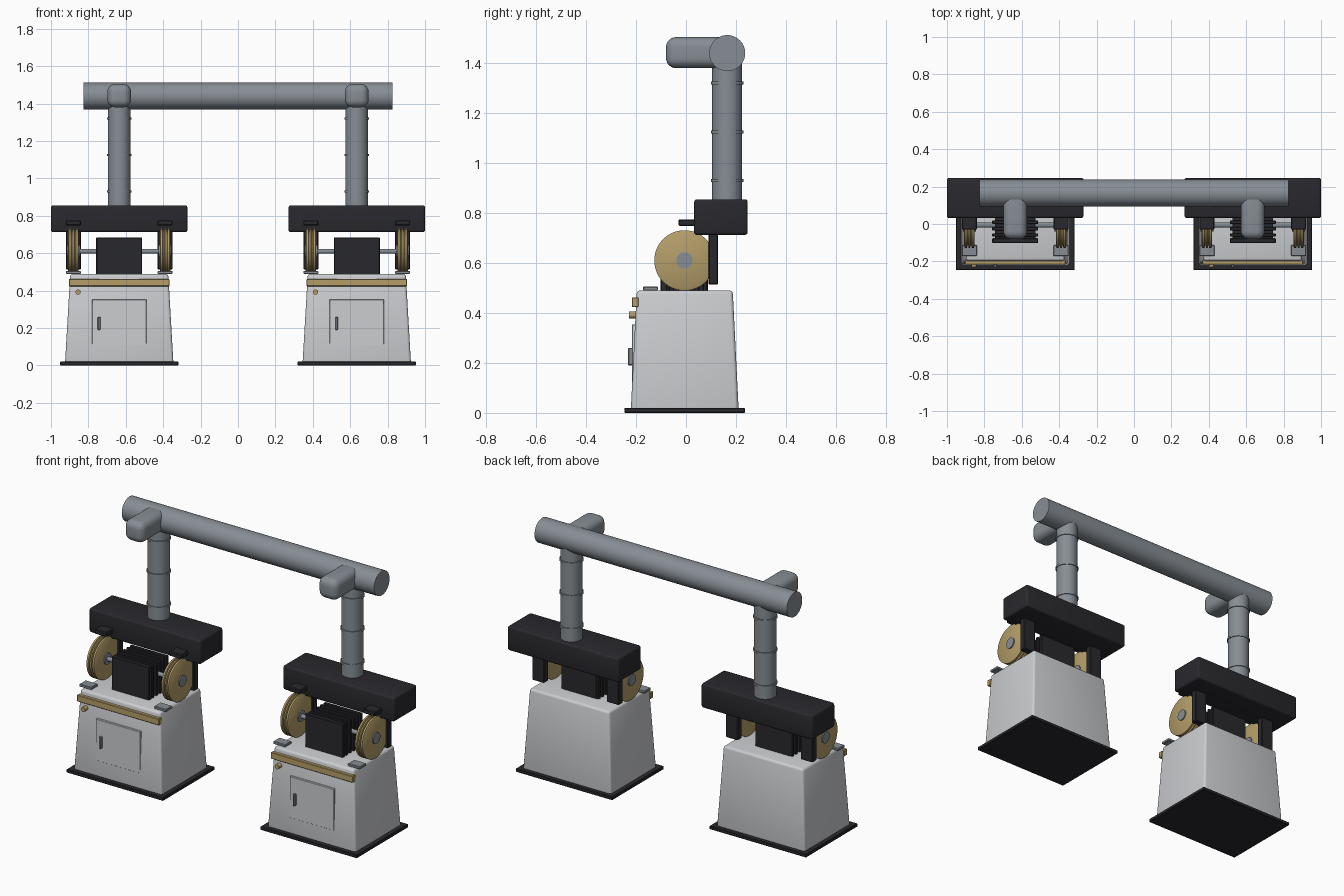
import bpy, bmesh, math
from mathutils import Matrix, Vector

if "Cube" in bpy.data.objects:
    bpy.data.objects.remove(bpy.data.objects["Cube"])


def material(name, r, g, b):
    m = bpy.data.materials.new(name)
    m.diffuse_color = (r, g, b, 1)
    m.use_nodes = True
    m.node_tree.nodes["Principled BSDF"].inputs["Base Color"].default_value = m.diffuse_color
    return m


BODY = material("light_grey_paint", 0.60, 0.61, 0.63)
STEEL = material("steel_grey", 0.24, 0.27, 0.30)
DARK = material("charcoal", 0.022, 0.022, 0.027)
GOLD = material("brass_gold", 0.46, 0.34, 0.14)


def finish(name, bm, mat, bevel=0.0, segments=2):
    bmesh.ops.recalc_face_normals(bm, faces=bm.faces)
    if bevel:
        bmesh.ops.bevel(bm, geom=list(bm.edges), offset=bevel, segments=segments,
                        profile=0.5, affect='EDGES', clamp_overlap=True)
    mesh = bpy.data.meshes.new(name)
    bm.to_mesh(mesh)
    bm.free()
    mesh.materials.append(mat)
    ob = bpy.data.objects.new(name, mesh)
    bpy.context.scene.collection.objects.link(ob)
    bpy.ops.object.select_all(action='DESELECT')
    ob.select_set(True)
    bpy.context.view_layer.objects.active = ob
    bpy.ops.object.shade_smooth_by_angle(angle=math.radians(35))
    return ob


def box(name, lo, hi, mat, bevel=0.0, segments=2):
    lo, hi = Vector(lo), Vector(hi)
    bm = bmesh.new()
    bmesh.ops.create_cube(bm, size=1)
    for v in bm.verts:
        v.co = Vector(a * b for a, b in zip(v.co, hi - lo)) + (lo + hi) / 2
    return finish(name, bm, mat, bevel, segments)


def rod(name, start, end, radius, mat, sides=40):
    start, end = Vector(start), Vector(end)
    axis = end - start
    bm = bmesh.new()
    bmesh.ops.create_cone(bm, cap_ends=True, segments=sides, radius1=radius,
                          radius2=radius, depth=axis.length)
    turn = axis.to_track_quat('Z', 'Y').to_matrix().to_4x4()
    bm.transform(Matrix.Translation((start + end) / 2) @ turn)
    return finish(name, bm, mat)


def lathe_x(name, profile, cx, cy, cz, mat, sides=56):
    """Spin a closed (x offset, radius) outline round an axis along x."""
    bm = bmesh.new()
    rings = []
    for dx, r in profile:
        rings.append([bm.verts.new((cx + dx, cy + r * math.cos(t), cz + r * math.sin(t)))
                      for t in (2 * math.pi * i / sides for i in range(sides))])
    for a, b in zip(rings, rings[1:]):
        for i in range(sides):
            j = (i + 1) % sides
            bm.faces.new((a[i], a[j], b[j], b[i]))
    bm.faces.new(rings[0])
    bm.faces.new(rings[-1])
    return finish(name, bm, mat)


def cabinet(cx):
    bm = bmesh.new()
    bmesh.ops.create_cube(bm, size=1)
    for v in bm.verts:
        top = v.co.z > 0
        hx, hy = (0.262, 0.192) if top else (0.29, 0.216)
        v.co = (cx + math.copysign(hx, v.co.x), -0.005 + math.copysign(hy, v.co.y),
                0.49 if top else 0.008)
    finish("cabinet", bm, BODY, 0.014, 3)


# Grooved wheel outline
WHEEL = [(-0.028, 0.114), (-0.024, 0.121), (-0.013, 0.121), (-0.010, 0.110),
         (-0.006, 0.110), (-0.004, 0.121), (0.004, 0.121), (0.006, 0.110),
         (0.010, 0.110), (0.013, 0.121), (0.024, 0.121), (0.028, 0.114)]
AY, AZ = -0.006, 0.61       # wheel axle
PY, PZ = 0.165, 1.44        # exhaust pipe centre

for cx in (-0.635, 0.635):
    # Pedestal
    box("floor_plate", (cx - 0.317, -0.247, 0), (cx + 0.317, 0.236, 0.02), DARK, 0.003, 1)
    cabinet(cx)
    box("front_trim", (cx - 0.269, -0.217, 0.423), (cx + 0.269, -0.19, 0.462), GOLD, 0.003, 1)
    rod("button", (cx - 0.22, -0.19, 0.392), (cx - 0.22, -0.229, 0.392), 0.014, GOLD, 20)
    box("door", (cx - 0.145, -0.217, 0.107), (cx + 0.145, -0.195, 0.353), BODY, 0.002, 1)
    box("door_handle", (cx - 0.115, -0.232, 0.19), (cx - 0.101, -0.21, 0.26), STEEL, 0.003, 1)

    # Finned motor
    box("motor_core", (cx - 0.108, -0.095, 0.485), (cx + 0.108, 0.088, 0.665), DARK)
    for i in range(6):
        y = -0.102 + i * 0.034
        t = 0.026 if i == 0 else 0.018
        box("motor_fin", (cx - 0.123, y, 0.487), (cx + 0.123, y + t, 0.685), DARK, 0.003, 1)
    rod("axle", (cx - 0.27, AY, AZ), (cx + 0.27, AY, AZ), 0.013, STEEL, 20)

    # Wheels, tool rests and suction ducts
    for s in (-1, 1):
        wx = cx + s * 0.245
        lathe_x("wheel", WHEEL, wx, AY, AZ, GOLD)
        rod("hub", (wx - 0.034, AY, AZ), (wx + 0.034, AY, AZ), 0.033, STEEL, 32)
        box("tool_rest", (wx - 0.04, -0.172, 0.489), (wx + 0.04, -0.112, 0.505), STEEL, 0.003, 1)
        box("suction_duct", (wx - 0.04, 0.09, 0.513), (wx + 0.04, 0.129, 0.73), DARK, 0.004, 1)
        box("spark_guard", (wx - 0.04, -0.03, 0.748), (wx + 0.04, 0.05, 0.775), DARK, 0.004, 1)

    # Hood and riser
    box("hood", (cx - 0.365, 0.032, 0.712), (cx + 0.365, 0.247, 0.855), DARK, 0.012, 3)
    rod("riser_pipe", (cx, PY, 0.85), (cx, PY, PZ), 0.06, STEEL)
    for z in (0.93, 1.125, 1.32):
        rod("pipe_collar", (cx, PY, z - 0.006), (cx, PY, z + 0.006), 0.065, STEEL)
    box("elbow", (cx - 0.063, -0.08, 1.38), (cx + 0.063, 0.19, 1.504), STEEL, 0.04, 6)

# Shared overhead pipe
rod("main_pipe", (-0.827, PY, PZ), (0.827, PY, PZ), 0.072, STEEL, 56)
